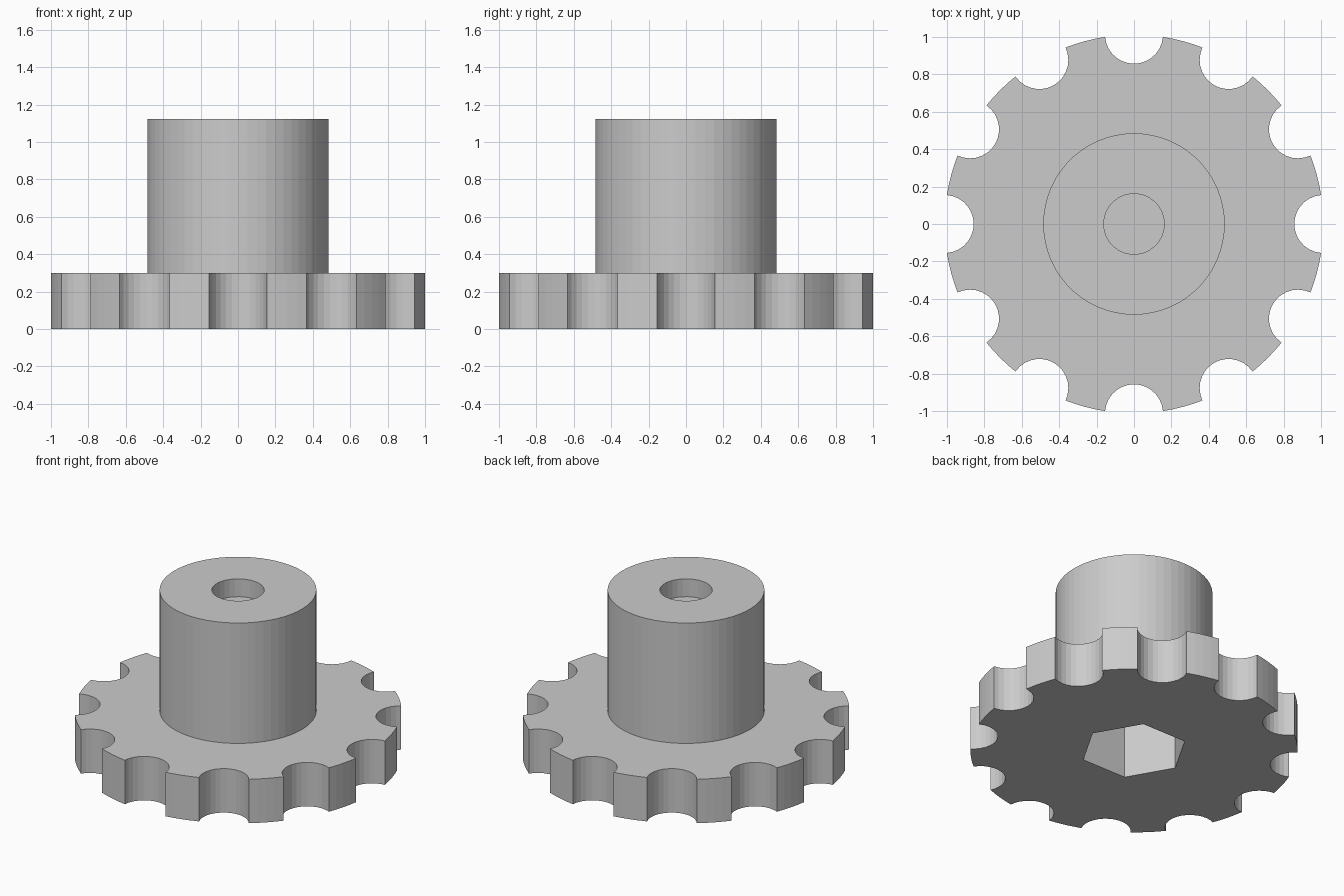
import bpy, bmesh
from math import sin, cos, pi, asin, tau

cube = bpy.data.objects.get("Cube")
if cube:
    bpy.data.objects.remove(cube, do_unlink=True)

RIM = 1.012        # outer radius of the grip
NOTCH = 0.155      # radius of each finger notch
NOTCHES = 12

grey = bpy.data.materials.new("plain grey")
grey.use_nodes = True
grey.diffuse_color = (0.6, 0.6, 0.6, 1)
grey.node_tree.nodes["Principled BSDF"].inputs["Base Color"].default_value = (0.6, 0.6, 0.6, 1)


def prism(name, outline, bottom, top):
    """Extrude a flat counter-clockwise outline between two heights."""
    bm = bmesh.new()
    base = bm.faces.new([bm.verts.new((x, y, bottom)) for x, y in outline])
    result = bmesh.ops.extrude_face_region(bm, geom=[base], use_keep_orig=True)
    for v in result["geom"]:
        if isinstance(v, bmesh.types.BMVert):
            v.co.z = top
    bmesh.ops.recalc_face_normals(bm, faces=bm.faces)
    mesh = bpy.data.meshes.new(name)
    bm.to_mesh(mesh)
    bm.free()
    mesh.materials.append(grey)
    obj = bpy.data.objects.new(name, mesh)
    bpy.context.collection.objects.link(obj)
    return obj


def circle(radius, sides):
    return [(radius * cos(tau * i / sides), radius * sin(tau * i / sides)) for i in range(sides)]


def combine(target, other, operation):
    """Apply a boolean and discard the helper."""
    mod = target.modifiers.new(operation.lower(), "BOOLEAN")
    mod.operation = operation
    mod.solver = "EXACT"
    mod.object = other
    bpy.context.view_layer.objects.active = target
    bpy.ops.object.modifier_apply(modifier=mod.name)
    bpy.data.objects.remove(other, do_unlink=True)


def grip_outline():
    """Round rim with scalloped notches, walked counter-clockwise."""
    half = 2 * asin(NOTCH / 2 / RIM)
    step = tau / NOTCHES
    points = []
    for n in range(NOTCHES):
        a = n * step
        # notch arc, centred on the rim and bulging inwards
        start, end = a - pi / 2 - half / 2, a - 3 * pi / 2 + half / 2
        for i in range(15):
            t = start + (end - start) * i / 14
            points.append((RIM * cos(a) + NOTCH * cos(t), RIM * sin(a) + NOTCH * sin(t)))
        # tooth tip along the rim
        for i in range(1, 4):
            t = a + half + (step - 2 * half) * i / 4
            points.append((RIM * cos(t), RIM * sin(t)))
    return points


# Scalloped grip with the round hub on top
knob = prism("scalloped_knob", grip_outline(), 0, 0.3)
combine(knob, prism("hub", circle(0.485, 60), 0.15, 1.122), "UNION")

# Hexagonal socket from below, shallow round recess from above
combine(knob, prism("hex_socket", circle(0.333, 6), -0.1, 0.975), "DIFFERENCE")
combine(knob, prism("top_recess", circle(0.162, 30), 1.0, 1.3), "DIFFERENCE")
